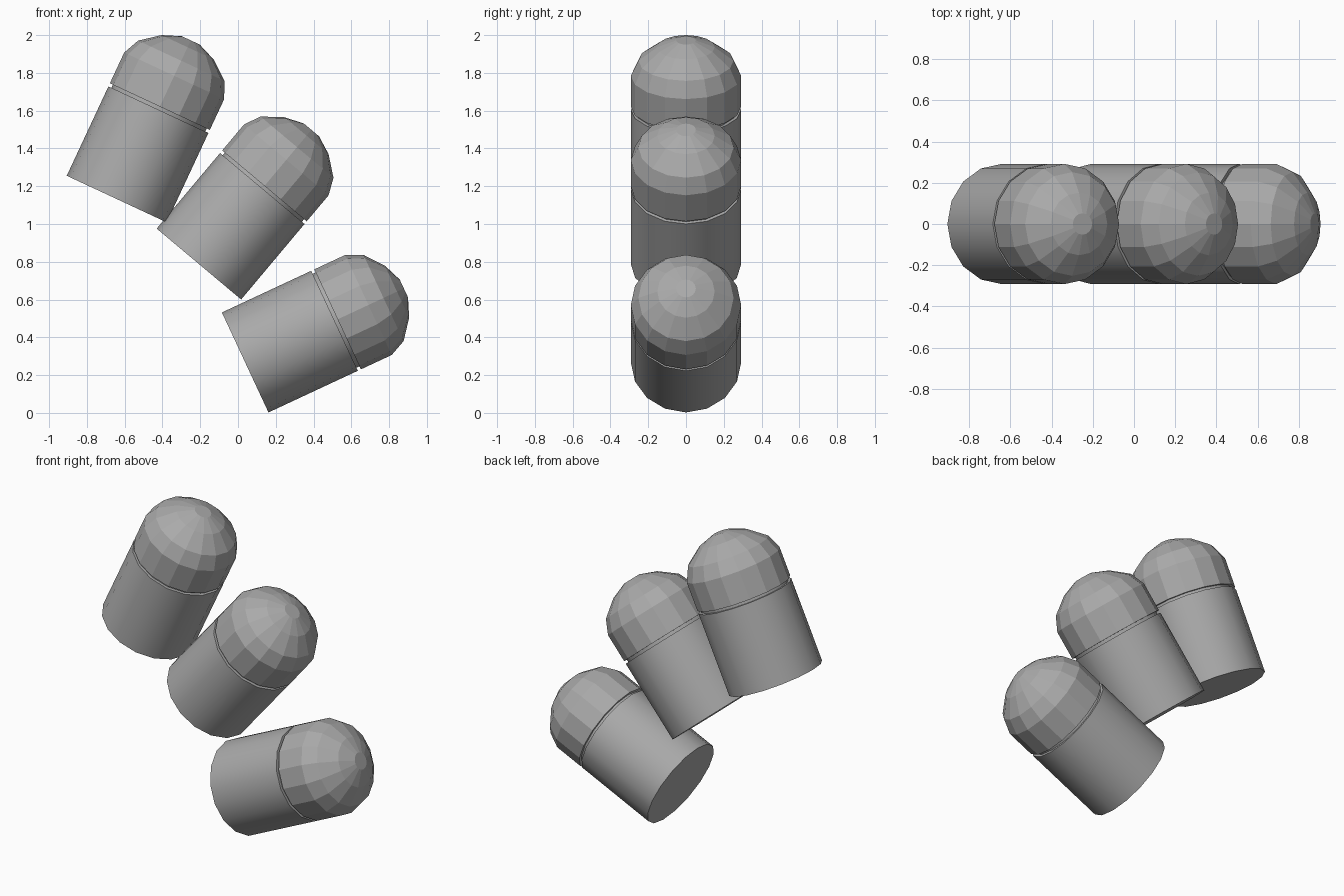
import bpy, bmesh
from math import radians, sin, cos, pi

if "Cube" in bpy.data.objects:
    bpy.data.objects.remove(bpy.data.objects["Cube"])

SIDES = 16
R = 0.292

# radius, height profiles along each capsule's own axis
BODY = [(R, 0), (R, 0.522), (0.274, 0.522), (0.274, 0.54)]
DOME = [(R, 0.54), (R, 0.72), (0.252, 0.808), (0.152, 0.887), (0.052, 0.927)]

# dark grey finish
grey = bpy.data.materials.new("dark_grey")
grey.diffuse_color = (0.4, 0.4, 0.4, 1)
grey.use_nodes = True
grey.node_tree.nodes["Principled BSDF"].inputs["Base Color"].default_value = grey.diffuse_color


def lathe(name, profile, smooth):
    bm = bmesh.new()
    rings = [[bm.verts.new((r * cos(2 * pi * i / SIDES), r * sin(2 * pi * i / SIDES), z))
              for i in range(SIDES)] for r, z in profile]
    for low, high in zip(rings, rings[1:]):
        for i in range(SIDES):
            j = (i + 1) % SIDES
            bm.faces.new((low[i], low[j], high[j], high[i]))
    bm.faces.new(rings[0][::-1])
    bm.faces.new(rings[-1])
    bmesh.ops.recalc_face_normals(bm, faces=bm.faces)
    mesh = bpy.data.meshes.new(name)
    bm.to_mesh(mesh)
    bm.free()
    mesh.materials.append(grey)
    obj = bpy.data.objects.new(name, mesh)
    bpy.context.collection.objects.link(obj)
    if smooth:
        bpy.ops.object.select_all(action='DESELECT')
        obj.select_set(True)
        bpy.context.view_layer.objects.active = obj
        bpy.ops.object.shade_smooth_by_angle(angle=radians(30))
    return obj


# three tilted capsules: base centre x, z and tilt towards +x
for label, x, z, tilt in [("upper", -0.642, 1.132, 25),
                          ("middle", -0.207, 0.788, 40),
                          ("lower", 0.038, 0.267, 65)]:
    # smooth cylinder with recessed neck, and faceted dome cap
    for part in (lathe(label + "_body", BODY, True),
                 lathe(label + "_dome", DOME, False)):
        part.location = (x, 0, z)
        part.rotation_euler = (0, radians(tilt), 0)
